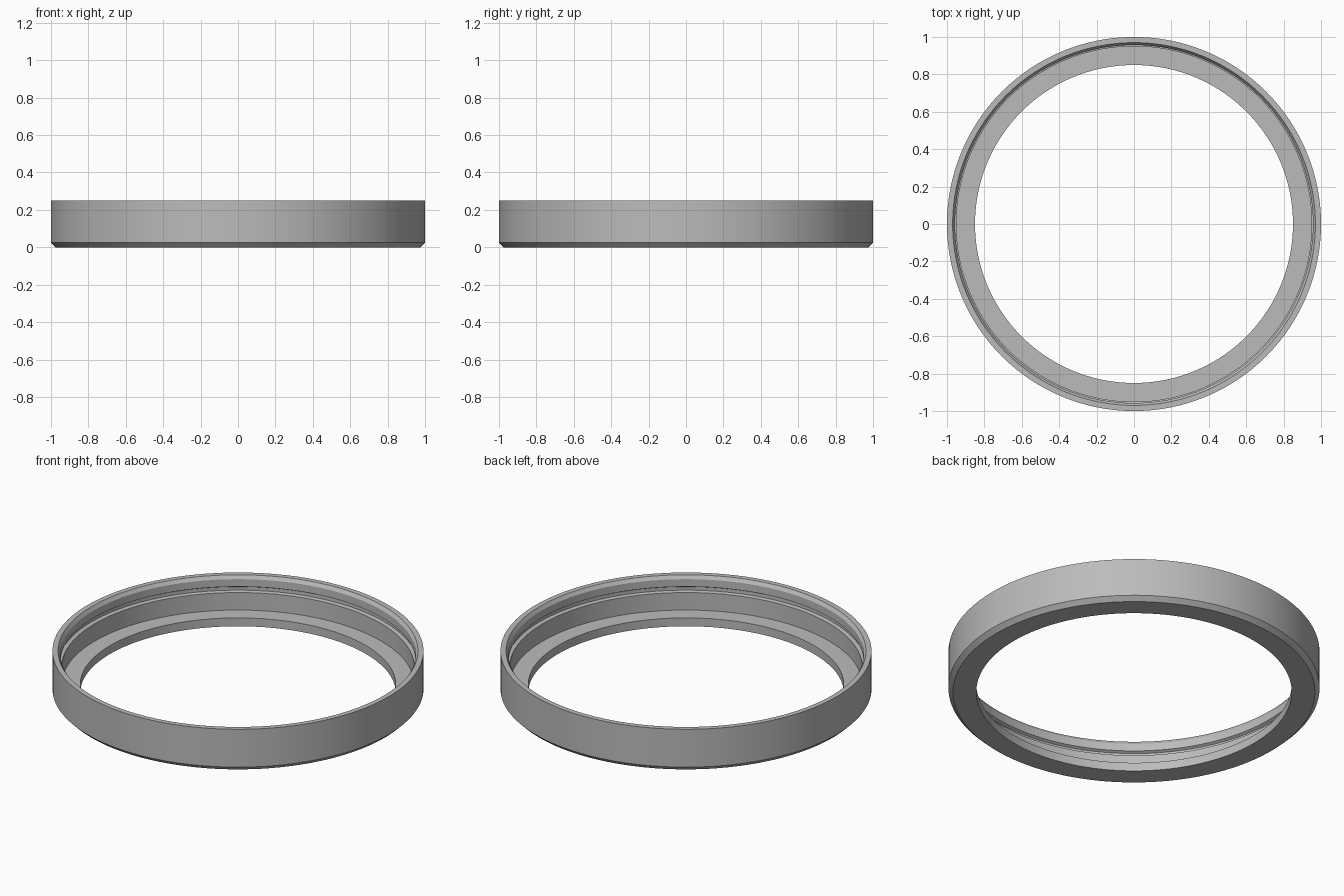
import bpy, bmesh, math

default = bpy.data.objects.get("Cube")
if default:
    bpy.data.objects.remove(default, do_unlink=True)

SEGMENTS = 128

# Plain grey material
grey = bpy.data.materials.new("grey")
grey.use_nodes = True
colour = (0.5, 0.5, 0.5, 1)
grey.diffuse_color = colour
grey.node_tree.nodes["Principled BSDF"].inputs["Base Color"].default_value = colour

# Ring cross-section (radius, height), from the bottom edge round the outside
profile = [
    (0.85, 0), (0.975, 0), (1, 0.025), (1, 0.25),    # base, chamfer, outer wall
    (0.97, 0.25), (0.957, 0.23), (0.957, 0.186),     # rim and snap lip
    (0.972, 0.178), (0.972, 0.158), (0.95, 0.154),   # retaining groove
    (0.95, 0.05), (0.85, 0.05),                      # inner wall and seat
]

# Revolve the closed section about z
bm = bmesh.new()
verts = [bm.verts.new((r, 0, z)) for r, z in profile]
edges = [bm.edges.new((a, b)) for a, b in zip(verts, verts[1:] + verts[:1])]
bmesh.ops.spin(bm, geom=verts + edges, cent=(0, 0, 0), axis=(0, 0, 1),
               angle=math.tau, steps=SEGMENTS, use_merge=True)
bmesh.ops.remove_doubles(bm, verts=bm.verts, dist=0.0001)
bmesh.ops.recalc_face_normals(bm, faces=bm.faces)
mesh = bpy.data.meshes.new("retaining_ring")
bm.to_mesh(mesh)
bm.free()
mesh.materials.append(grey)

ring = bpy.data.objects.new("retaining_ring", mesh)
bpy.context.collection.objects.link(ring)
bpy.context.view_layer.objects.active = ring
ring.select_set(True)
bpy.ops.object.shade_smooth_by_angle(angle=math.radians(20))
